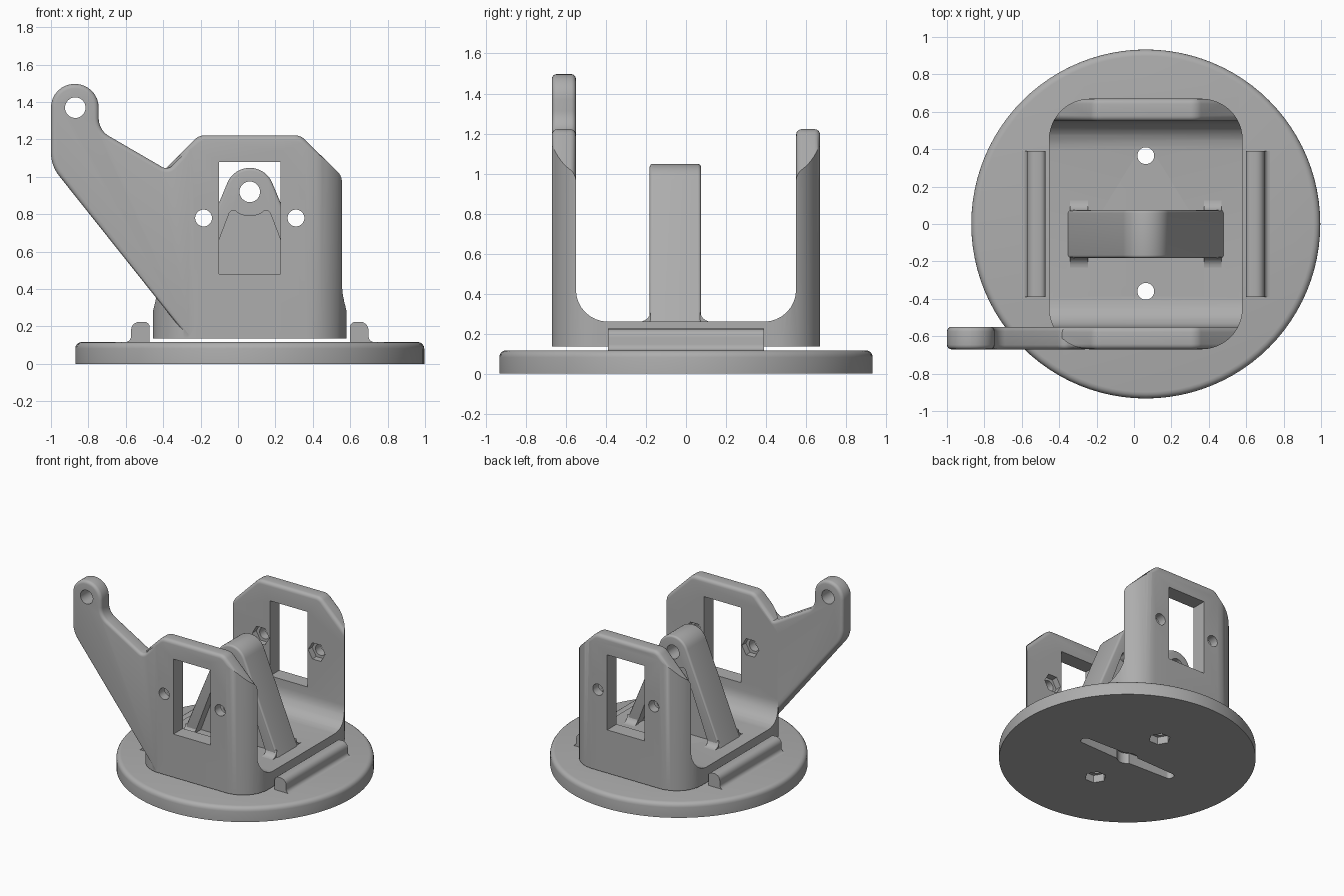
import bpy, bmesh, math
from mathutils import Vector

if "Cube" in bpy.data.objects:
    bpy.data.objects.remove(bpy.data.objects["Cube"])

CX = 0.063  # turning axis of the base
grey = bpy.data.materials.new("grey plastic")
grey.diffuse_color = (0.42, 0.42, 0.42, 1)
grey.use_nodes = True
grey.node_tree.nodes["Principled BSDF"].inputs["Base Color"].default_value = grey.diffuse_color


def rounded(points, steps=8):
    """Outline from (u, v, radius) corners."""
    out, n = [], len(points)
    for i, (u, v, r) in enumerate(points):
        p = Vector((u, v))
        if r == 0:
            out.append(p)
            continue
        a = (Vector(points[i - 1][:2]) - p).normalized()
        b = (Vector(points[(i + 1) % n][:2]) - p).normalized()
        half = a.angle(b) / 2
        c = p + (a + b).normalized() * (r / math.sin(half))
        d0 = p + a * (r / math.tan(half)) - c
        d1 = p + b * (r / math.tan(half)) - c
        sweep = d0.angle_signed(d1)
        a0 = math.atan2(d0.y, d0.x)
        for k in range(steps + 1):
            t = a0 - sweep * k / steps
            out.append(c + r * Vector((math.cos(t), math.sin(t))))
    return out


def circle(u, v, r, n=32, start=0.0):
    return [Vector((u + r * math.cos(start + 2 * math.pi * k / n),
                    v + r * math.sin(start + 2 * math.pi * k / n))) for k in range(n)]


def prism(name, outline, axis, lo, hi, bevel=0.0, top_only=False):
    """Extrude an outline along an axis, optionally rounding the cap rims."""
    place = {"x": lambda u, v, t: (t, u, v), "y": lambda u, v, t: (u, t, v),
             "z": lambda u, v, t: (u, v, t)}[axis]
    bm = bmesh.new()
    caps = [[bm.verts.new(place(p[0], p[1], t)) for p in outline] for t in (lo, hi)]
    n = len(outline)
    faces = [bm.faces.new(c) for c in caps]
    for i in range(n):
        j = (i + 1) % n
        bm.faces.new((caps[0][i], caps[0][j], caps[1][j], caps[1][i]))
    bmesh.ops.recalc_face_normals(bm, faces=bm.faces[:])
    if bevel:
        rim = {e for f in (faces[1:] if top_only else faces) for e in f.edges}
        bmesh.ops.bevel(bm, geom=list(rim), offset=bevel, segments=4, profile=0.5,
                        affect='EDGES', clamp_overlap=True)
    mesh = bpy.data.meshes.new(name)
    bm.to_mesh(mesh)
    bm.free()
    mesh.materials.append(grey)
    ob = bpy.data.objects.new(name, mesh)
    bpy.context.collection.objects.link(ob)
    return ob


def combine(ob, other, operation):
    m = ob.modifiers.new("join", 'BOOLEAN')
    m.operation, m.object, m.solver = operation, other, 'EXACT'
    bpy.context.view_layer.objects.active = ob
    bpy.ops.object.modifier_apply(modifier=m.name)
    bpy.data.objects.remove(other)


def cut(ob, outline, axis, lo, hi):
    combine(ob, prism("cutter", outline, axis, lo, hi), 'DIFFERENCE')


# Round base plate with a softened upper rim
base = prism("base_plate", circle(CX, 0, 0.933, 96), "z", 0, 0.117, 0.035, True)

# Two stop rails with a concave foot on their outer side
for side, name in ((-1, "left_stop_rail"), (1, "right_stop_rail")):
    rail = [(0.535, 0.10), (0.535, 0.195)]
    rail += [(0.565 - 0.03 * math.cos(t), 0.195 + 0.03 * math.sin(t))
             for t in [math.pi / 8 * k for k in range(1, 5)]]
    rail += [(0.59 + 0.045 * math.sin(t), 0.18 + 0.045 * math.cos(t))
             for t in [math.pi / 10 * k for k in range(6)]]
    rail += [(0.665 - 0.03 * math.cos(t), 0.147 - 0.03 * math.sin(t))
             for t in [math.pi / 10 * k for k in range(6)]]
    rail += [(0.665, 0.10)]
    prism(name, [(CX + side * u, v) for u, v in rail], "y", -0.39, 0.39)

# Cradle: a U channel trimmed to a rounded footprint
channel = rounded([(-0.67, 0.135, 0), (0.67, 0.135, 0), (0.67, 0.9, 0), (0.55, 0.9, 0),
                   (0.55, 0.26, 0.16), (-0.55, 0.26, 0.16), (-0.55, 0.9, 0), (-0.67, 0.9, 0)])
cradle = prism("cradle", channel, "x", -0.6, 0.75)
wall = rounded([(-0.52, 0.3, 0), (0.65, 0.3, 0), (0.65, 0.91, 0), (0.335, 1.222, 0.08),
                (-0.21, 1.222, 0.08), (-0.52, 0.91, 0)])
for lo, hi in ((-0.67, -0.55), (0.55, 0.67)):
    combine(cradle, prism("wall", wall, "y", lo, hi, 0.028), 'UNION')
foot = rounded([(x, y, 0.22) for x, y in
                ((-0.455, -0.67), (0.581, -0.67), (0.581, 0.67), (-0.455, 0.67))], 12)
combine(cradle, prism("footprint", foot, "z", 0, 1.5), 'INTERSECT')

# Side arm growing out of the front wall
arm = rounded([(-1, 1.497, 0.126), (-1, 1.06, 0.2), (-0.24, 0.105, 0), (-0.24, 1.18, 0),
               (-0.375, 1.035, 0.045), (-0.745, 1.25, 0.11), (-0.745, 1.497, 0.126)])
combine(cradle, prism("arm", arm, "y", -0.67, -0.55, 0.024), 'UNION')
cut(cradle, circle(-0.87, 1.37, 0.055), "y", -0.8, -0.4)
cut(cradle, [(-1.2, -0.1), (1, -0.1), (1, 0.135), (-1.2, 0.135)], "y", -1, 1)

# Windows, screw holes and hexagonal nut pockets in both walls
cut(cradle, [(-0.102, 0.48), (0.228, 0.48), (0.228, 1.08), (-0.102, 1.08)], "y", -1, 1)
for x in (CX - 0.247, CX + 0.247):
    cut(cradle, circle(x, 0.78, 0.045), "y", -1, 1)
    cut(cradle, circle(x, 0.78, 0.075, 6), "y", -0.6, 0.6)

# Screw holes through floor and base, nut pockets under the base
for y in (-0.36, 0.365):
    for ob in (cradle, base):
        cut(ob, circle(CX, y, 0.045), "z", -0.1, 0.3)
    cut(base, circle(CX, y, 0.08, 6), "z", -0.1, 0.06)

# Tapered recess with a round hub under the base
recess = rounded([(CX - 0.43, -0.035, 0.03), (CX, -0.05, 0), (CX + 0.43, -0.035, 0.03),
                  (CX + 0.43, 0.035, 0.03), (CX, 0.05, 0), (CX - 0.43, 0.035, 0.03)])
cut(base, recess, "z", -0.1, 0.085)
cut(base, circle(CX, 0, 0.075), "z", -0.1, 0.085)

# Centre support: rounded triangle with a recessed web and a pivot hole
frame = rounded([(CX - 0.425, 0.236, 0), (CX + 0.425, 0.236, 0), (CX, 1.256, 0.13)], 16)
support = prism("centre_support", frame, "y", -0.182, 0.075, 0.016)
arch = [(CX + 0.13 * math.sin(t), 0.92 - 0.13 * math.cos(t))
        for t in [math.radians(a) for a in range(30, -31, -10)]]
pocket = rounded([(CX - 0.325, 0.24, 0), (CX + 0.325, 0.24, 0), (CX + 0.095, 0.845, 0.025)]
                 + [(u, v, 0) for u, v in arch] + [(CX - 0.095, 0.845, 0.025)])
for lo, hi in ((-0.3, -0.105), (0.0, 0.3)):
    cut(support, pocket, "y", lo, hi)
cut(support, circle(CX, 0.92, 0.055), "y", -0.4, 0.4)

# Concave fillets where the support legs meet the floor
for side in (-1, 1):
    for y, out in ((0.07, 1), (-0.177, -1)):
        fillet = [(y, 0.25), (y + out * 0.055, 0.25)]
        fillet += [(y + out * (0.055 - 0.055 * math.sin(t)), 0.315 - 0.055 * math.cos(t))
                   for t in [math.pi / 12 * k for k in range(7)]]
        xs = sorted((CX + side * 0.405, CX + side * 0.31))
        prism("leg_fillet", fillet, "x", *xs)

# Smooth the curved surfaces, keep hard edges
for ob in bpy.context.scene.objects:
    ob.select_set(True)
bpy.context.view_layer.objects.active = base
bpy.ops.object.shade_smooth_by_angle(angle=math.radians(30))
